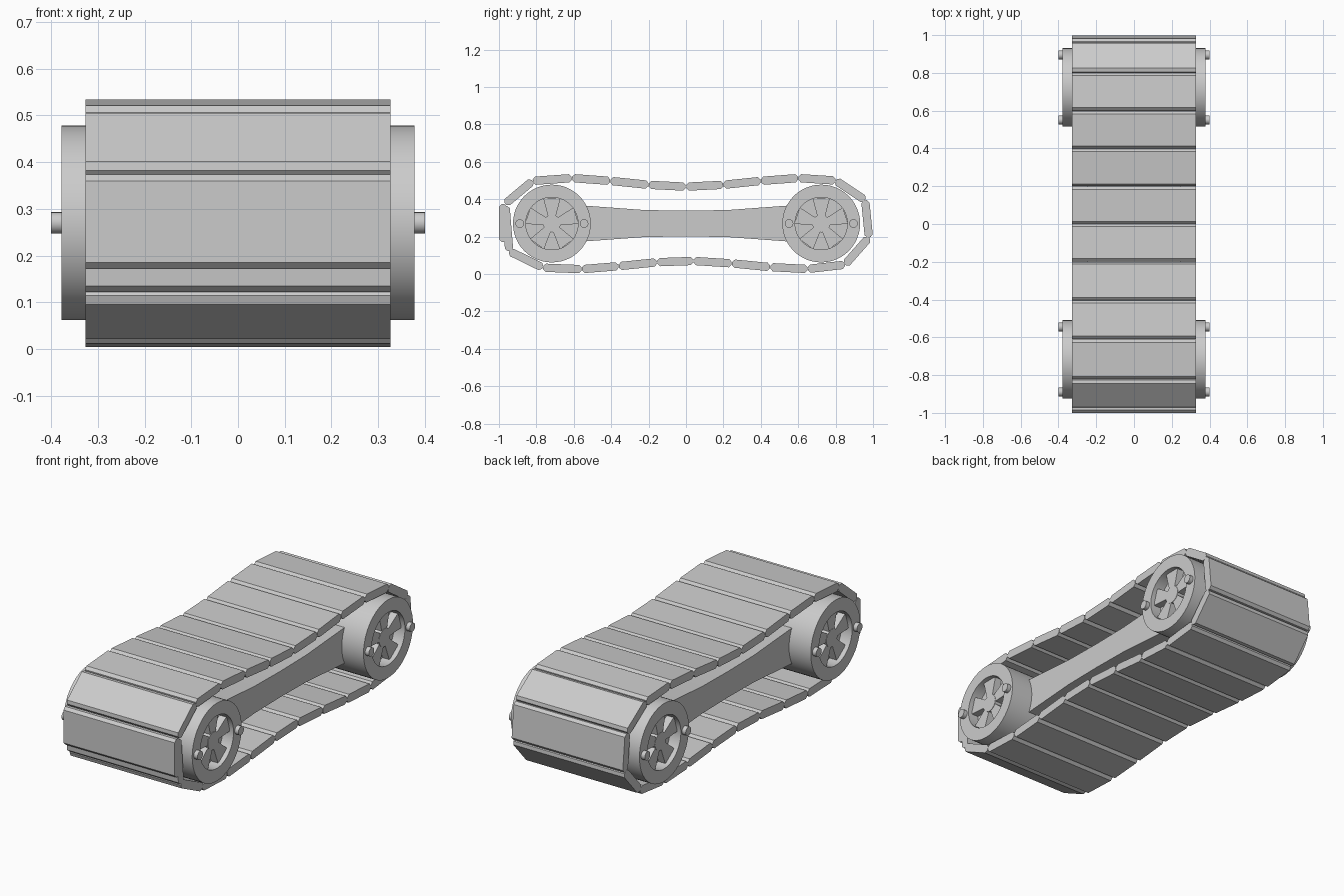
import bpy, bmesh
from math import sin, cos, pi
from mathutils import Vector, Matrix

if "Cube" in bpy.data.objects:
    bpy.data.objects.remove(bpy.data.objects["Cube"])

HALF_W = 0.327      # half width of the belt
THICK = 0.022       # half thickness of a plate
WHEELS = {"front": -0.717, "rear": 0.723}
AXLE_Z = 0.27


def finish(name, bm, smooth=True):
    bmesh.ops.recalc_face_normals(bm, faces=bm.faces)
    me = bpy.data.meshes.new(name)
    bm.to_mesh(me)
    bm.free()
    ob = bpy.data.objects.new(name, me)
    bpy.context.collection.objects.link(ob)
    if smooth:
        bpy.ops.object.select_all(action='DESELECT')
        ob.select_set(True)
        bpy.context.view_layer.objects.active = ob
        bpy.ops.object.shade_smooth_by_angle(angle=0.5)
    return ob


def prism(bm, yz, x0, x1):
    """Extrude a side-view outline across x."""
    a = [bm.verts.new((x0, y, z)) for y, z in yz]
    b = [bm.verts.new((x1, y, z)) for y, z in yz]
    n = len(yz)
    bm.faces.new(a)
    bm.faces.new(b[::-1])
    for i in range(n):
        j = (i + 1) % n
        bm.faces.new((a[i], b[i], b[j], a[j]))


def plate(name, p, q):
    """One belt link with chamfered ends between two hinge points."""
    p, q = Vector(p), Vector(q)
    u = (q - p).normalized()
    v = Vector((-u.y, u.x))
    h = (q - p).length / 2 - 0.001
    c, t, m = 0.014, THICK, (p + q) / 2
    outline = [(-h, -t + c), (-h + c, -t), (h - c, -t), (h, -t + c),
               (h, t - c), (h - c, t), (-h + c, t), (-h, t - c)]
    bm = bmesh.new()
    prism(bm, [m + u * a + v * b for a, b in outline], -HALF_W, HALF_W)
    finish(name, bm, False)


# Belt: hinge points clockwise from the upper front, over the top, round the back
hinges = [(-0.967, 0.375), (-0.82, 0.498), (-0.61, 0.513), (-0.405, 0.498),
          (-0.2, 0.477), (0, 0.467), (0.2, 0.477), (0.4, 0.498), (0.6, 0.513),
          (0.8, 0.5), (0.958, 0.395), (0.978, 0.195), (0.85, 0.05),
          (0.65, 0.027), (0.45, 0.037), (0.245, 0.057), (0.04, 0.07),
          (-0.155, 0.063), (-0.36, 0.042), (-0.557, 0.026), (-0.765, 0.034),
          (-0.945, 0.122), (-0.965, 0.365)]
for i in range(len(hinges) - 1):
    plate(f"belt_plate_{i:02d}", hinges[i], hinges[i + 1])
# Overlapping closing link at the front
plate("belt_closing_plate", (-0.978, 0.17), (-0.978, 0.375))

# Side beam joining the wheels
top = [(-0.62, 0.372), (-0.52, 0.364), (-0.22, 0.342), (0, 0.339),
       (0.22, 0.342), (0.52, 0.364), (0.62, 0.372)]
bm = bmesh.new()
prism(bm, top + [(y, 2 * AXLE_Z - z) for y, z in reversed(top)], -0.25, 0.25)
finish("connecting_beam", bm)


def wheel(name, cy):
    # Lathed drum with a dished recess on both faces
    half = [(0.315, 0), (0.315, 0.14), (0.378, 0.14), (0.378, 0.208)]
    prof = half + [(-x, r) for x, r in reversed(half)]
    bm = bmesh.new()
    vs = [bm.verts.new((x, 0, r)) for x, r in prof]
    es = [bm.edges.new(e) for e in zip(vs, vs[1:])]
    bmesh.ops.spin(bm, geom=vs + es, axis=(1, 0, 0), cent=(0, 0, 0),
                   angle=2 * pi, steps=48, use_duplicate=False)
    bmesh.ops.remove_doubles(bm, verts=bm.verts, dist=1e-5)
    bm.transform(Matrix.Translation((0, cy, AXLE_Z)))
    finish(name + "_wheel", bm)

    for side, s in (("left", -1), ("right", 1)):
        # Hub with five flared spokes
        bm = bmesh.new()
        ring = [(cy + 0.047 * cos(a * pi / 12), AXLE_Z + 0.047 * sin(a * pi / 12))
                for a in range(24)]
        prism(bm, ring, s * 0.30, s * 0.357)
        for k in range(5):
            a = pi / 2 + k * 2 * pi / 5
            d, n = Vector((cos(a), sin(a))), Vector((-sin(a), cos(a)))
            o = Vector((cy, AXLE_Z))
            prism(bm, [o + d * r + n * w for r, w in
                       ((0.035, -0.02), (0.136, -0.046), (0.136, 0.046), (0.035, 0.02))],
                  s * 0.30, s * 0.355)
        finish(f"{name}_{side}_spokes", bm)
        # Two bolts on the rim
        bm = bmesh.new()
        for dy in (-0.172, 0.172):
            prism(bm, [(cy + dy + 0.023 * cos(a * pi / 10),
                        AXLE_Z + 0.023 * sin(a * pi / 10)) for a in range(20)],
                  s * 0.35, s * 0.40)
        finish(f"{name}_{side}_bolts", bm)


for label, y in WHEELS.items():
    wheel(label, y)
